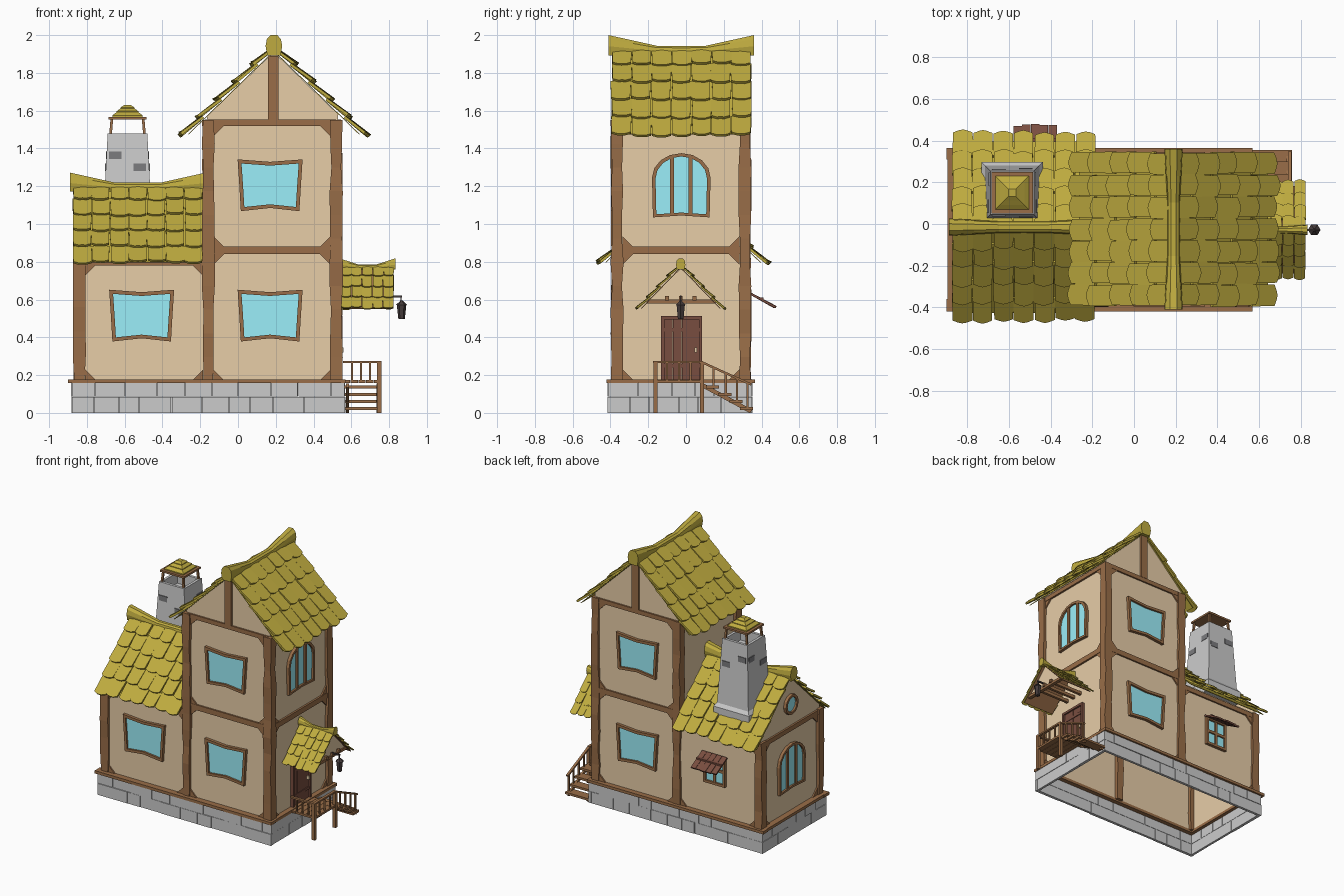
import bpy, bmesh, math, random
from mathutils import Vector as V

if "Cube" in bpy.data.objects:
    bpy.data.objects.remove(bpy.data.objects["Cube"])
random.seed(4)
rnd = lambda s: random.uniform(-s, s)

COL = dict(plaster=(.80, .61, .39), wood=(.32, .155, .065), olive=(.52, .41, .05),
           glass=(.33, .86, .95), door=(.19, .075, .05), iron=(.06, .045, .045), dark=(.2, .2, .21))
MATS = {}
for n, c in COL.items():
    MATS[n] = bpy.data.materials.new(n)
    MATS[n].diffuse_color = (*c, 1)
PARTS = {}


def part(name, mat):
    return PARTS.setdefault(name, (bmesh.new(), mat))[0]


def loft(bm, rings, cap=True):
    vs = [[bm.verts.new(p) for p in r] for r in rings]
    n = len(vs[0])
    fs = [bm.faces.new((a[i], a[(i + 1) % n], b[(i + 1) % n], b[i]))
          for a, b in zip(vs, vs[1:]) for i in range(n)]
    if cap:
        fs += [bm.faces.new(vs[0]), bm.faces.new(vs[-1])]
    bmesh.ops.recalc_face_normals(bm, faces=fs)


def sq(cx, cy, z, hx, hy=None):
    hy = hx if hy is None else hy
    return [(cx - hx, cy - hy, z), (cx + hx, cy - hy, z), (cx + hx, cy + hy, z), (cx - hx, cy + hy, z)]


def box(bm, x0, x1, y0, y1, z0, z1):
    loft(bm, [sq((x0 + x1) / 2, (y0 + y1) / 2, z, (x1 - x0) / 2, (y1 - y0) / 2) for z in (z0, z1)])


def bar(bm, p, q, w, h):
    p, q = V(p), V(q)
    d = (q - p).normalized()
    s = d.cross(V((0, 0, 1)) if abs(d.z) < .95 else V((0, 1, 0))).normalized()
    t = s.cross(d)
    loft(bm, [[e + s * a * w / 2 + t * b * h / 2 for a, b in ((-1, -1), (1, -1), (1, 1), (-1, 1))] for e in (p, q)])


def post(bm, x, y, z0, z1, n):
    # slightly uneven hewn timber
    loft(bm, [sq(x, y, z0 + (z1 - z0) * i / n, .03 + rnd(.005), .03 + rnd(.005)) for i in range(n + 1)])


# wall planes: a = along the wall, b = height, d = distance outwards
FACE = dict(front=lambda a, b, d: (a, -.375 - d, b), back=lambda a, b, d: (a, .325 + d, b),
            right=lambda a, b, d: (.53 + d, a, b), left=lambda a, b, d: (-.85 - d, a, b))


def slab(bm, side, pts, d0, d1):
    loft(bm, [[FACE[side](a, b, d) for a, b in pts] for d in (d0, d1)])


def rect(a0, a1, b0, b1):
    return [(a0, b0), (a1, b0), (a1, b1), (a0, b1)]


def window(name, side, ca, cb, shape, k=(.88, .84), bars=()):
    P = lambda kx, ky, d: [FACE[side](ca + a * kx, cb + b * ky, d) for a, b in shape]
    o = (1, 1)
    r = [P(*o, 0), P(*o, .022), P(*k, .022), P(*k, .004)]
    loft(part(name + "_frame", "wood"), r, cap=False)
    loft(part(name + "_glass", "glass"), [P(*k, .004), P(*k, .008)])
    for b in bars:
        slab(part(name + "_frame", "wood"), side, rect(ca + b[0], ca + b[1], cb + b[2], cb + b[3]), .003, .019)


# stone footing: hollow ring of uneven blocks
st = part("stone_footing", None)
X0, X1, Y0, Y1, T = -.88, .565, -.413, .35, .02


def course(a0, a1, place):
    for z0, z1 in ((0, .085), (.087, .16)):
        a = a0
        while a < a1 - .01:
            b = a + random.uniform(.1, .18)
            b = a1 if b > a1 - .07 else b
            place(a, b - (.003 if b < a1 else 0), z0, z1, rnd(.003))
            a = b


course(X0, X1, lambda a, b, z0, z1, j: box(st, a, b, Y0 + j, Y0 + T, z0, z1))
course(X0, X1, lambda a, b, z0, z1, j: box(st, a, b, Y1 - T, Y1 + j, z0, z1))
course(Y0, Y1, lambda a, b, z0, z1, j: box(st, X0 + j, X0 + T, a, b, z0, z1))
course(Y0, Y1, lambda a, b, z0, z1, j: box(st, X1 - T, X1 + j, a, b, z0, z1))

# plaster walls (hollow, open underneath)
pl = part("plaster_walls", "plaster")
for s in ("front", "back"):
    slab(pl, s, [(-.165, .17), (.53, .17), (.53, 1.58), (.19, 1.91), (-.165, 1.57)], -.012, 0)
    slab(pl, s, rect(-.85, -.165, .17, .83), -.012, 0)
slab(pl, "right", rect(-.375, .325, .17, 1.57), -.012, 0)
slab(pl, "left", [(-.375, .17), (.325, .17), (.325, .85), (-.018, 1.185), (-.375, .84)], -.012, 0)
box(pl, -.165, -.153, -.375, .325, .78, 1.57)

# timber frame
tf = part("timber_frame", "wood")
for y in (-.365, .312):
    for x in (-.157, .52):
        post(tf, x, y, .17, 1.55, 11)
    post(tf, -.84, y, .17, .82, 5)
for s in ("front", "back"):
    for z0, z1 in ((.84, .88), (1.52, 1.552)):
        slab(tf, s, rect(-.16, .52, z0, z1), -.02, .012)
    slab(tf, s, rect(-.84, -.16, .78, .815), -.02, .012)
    slab(tf, s, rect(.16, .215, 1.55, 1.89), -.01, .014)
    panels = [(-.13, .49, .175, .84), (-.13, .49, .88, 1.52), (-.81, -.185, .175, .78)]
    for a0, a1, b0, b1 in panels:
        for a, i in ((a0, 1), (a1, -1)):
            for b, j in ((b0, 1), (b1, -1)):
                slab(tf, s, [(a, b), (a + .055 * i, b), (a, b + .055 * j)], 0, .01)
for s, tops in (("right", ((.84, .88), (1.52, 1.552))), ("left", ((.78, .815),))):
    lo = .175
    for z0, z1 in tops:
        slab(tf, s, rect(-.365, .312, z0, z1), -.02, .014)
        for a, i in ((-.335, 1), (.282, -1)):
            for b, j in ((lo, 1), (z0, -1)):
                slab(tf, s, [(a, b), (a + .055 * i, b), (a, b + .055 * j)], 0, .01)
        lo = z1
box(tf, -.175, -.15, -.365, .312, 1.52, 1.552)
sill = part("sill_beams", "wood")
for r in ((-.9, .57, -.42, -.36), (-.9, .57, .31, .365), (-.895, -.835, -.4, .34), (.51, .568, -.4, .34)):
    box(sill, *r, .157, .178)

# windows
FLARE = [(-.172, .137), (0, .124), (.172, .137), (.163, 0), (.155, -.137), (0, -.12), (-.155, -.137), (-.163, 0)]
for s in ("front", "back"):
    for z in (.515, 1.205):
        window(s + "_window", s, .17, z, FLARE)
window("wing_front_window", "front", -.51, .515, FLARE)
ARCH = [(.15, -.165), (0, -.155), (-.15, -.165)] + \
       [(-.155 * math.cos(t), .045 + .13 * math.sin(t)) for t in [math.pi * i / 8 for i in range(9)]]
MUL = [(-.06, -.038, -.15, .155), (.038, .06, -.15, .155)]
window("arched_window", "right", -.025, 1.2, ARCH, (.88, .9), MUL)
window("wing_arched_window", "left", -.025, .51, ARCH, (.88, .9), MUL)
window("round_window", "left", -.02, .98,
       [(.075 * math.cos(i * math.pi / 6), .075 * math.sin(i * math.pi / 6)) for i in range(12)], (.74, .74))
window("small_window", "back", -.475, .52, rect(-.09, .09, -.11, .11), (.8, .83),
       [(-.01, .01, -.1, .1), (-.085, .085, -.01, .01)])
for i in range(5):
    x = -.559 + i * .042
    bar(part("window_awning", "door"), (x, .335, .635), (x, .47 + rnd(.008), .56), .04, .012)
bar(part("window_awning", "door"), (-.58, .40, .606), (-.37, .40, .606), .02, .012)


# tiled gable roofs with sagging ridge caps
def roof(name, axis, c, zr, a0, a1, run, drop, rows, cols, th, under):
    bm, deck = part(name + "_tiles", "olive"), part(name + "_underside", under)
    U, C = (V((1, 0, 0)), V((0, 1, 0))) if axis == 'x' else (V((0, 1, 0)), V((1, 0, 0)))
    L, w = math.hypot(run, drop), (a1 - a0) / cols
    h = L / rows
    for s in (-1, 1):
        D = (C * s * run - V((0, 0, drop))) / L
        N = (C * s * drop + V((0, 0, run))) / L
        O = C * c + V((0, 0, zr))
        loft(deck, [[O + U * a + D * v + N * n for a, v in rect(a0 + .01, a1 - .01, 0, L * .95)] for n in (-.004, 0)])
        for r in range(rows):
            for k in range(cols):
                m, hw = a0 + (k + .5) * w + rnd(.04) * w, w * (.49 + rnd(.015))
                v0, v1, tilt = max(0, (r - .15) * h), (r + 1) * h + rnd(.07) * h, th * (1.1 + rnd(.4))
                pts = [(-1, v0, 0), (0, v0, .25), (1, v0, 0), (.96, v1 - .1 * h, 1),
                       (.4, v1, 1.1), (0, v1 + .02 * h, 1.3), (-.4, v1, 1.1), (-.96, v1 - .1 * h, 1)]
                loft(bm, [[O + U * (m + a * hw) + D * v + N * (t * tilt + e) for a, v, t in pts] for e in (.001, th)])
    cap, rings = part(name + "_ridge", "olive"), []
    k = th / .016
    for i in range(7):
        q = max(0, abs(i / 3 - 1) - .33) / .67
        hw, lo, hi = (.03 + .014 * q) * k, zr - .025 * k, zr + (.025 + .057 * q) * k
        a = a0 - .015 * k + (a1 - a0 + .03 * k) * i / 6
        rings.append([U * a + C * (c + x * hw) + V((0, 0, lo + (hi - lo) * z)) for x, z in
                      ((-.8, 0), (.8, 0), (1, .45), (.85, .8), (.4, 1), (-.4, 1), (-.85, .8), (-1, .45))])
    loft(cap, rings)


roof("tower_roof", 'y', .19, 1.918, -.395, .345, .478, .465, 5, 7, .016, "olive")
roof("wing_roof", 'x', -.015, 1.195, -.875, -.185, .433, .418, 5, 7, .015, "olive")
roof("porch_roof", 'x', -.028, .772, .545, .825, .222, .23, 4, 5, .009, "wood")

# porch gable, joists and lantern
loft(part("porch_gable", "plaster"), [[(x, -.2, .595), (x, .145, .595), (x, -.028, .765)] for x in (.785, .795)])
pb = part("porch_beams", "wood")
box(pb, .78, .805, -.21, .155, .58, .6)
for y in (-.1, -.028, .045):
    box(pb, .53, .815, y - .01, y + .01, .595, .618)
ln = part("lantern", "iron")
bar(ln, (.8, -.028, .617), (.868, -.028, .617), .01, .01)
bar(ln, (.863, -.028, .617), (.863, -.028, .58), .007, .007)
loft(ln, [[(.866 + r * math.cos(i * math.pi / 3), -.028 + r * math.sin(i * math.pi / 3), z) for i in range(6)]
          for z, r in ((.497, .017), (.505, .018), (.57, .025), (.572, .03), (.588, .012), (.595, .006))])

# door
for i in range(4):
    y = -.116 + i * .047
    slab(part("door", "door"), "right", rect(y, y + .045, .178, .498), 0, .012 + rnd(.002))
for z in (.24, .43):
    slab(part("door", "door"), "right", rect(-.116, .07, z, z + .02), .01, .017)
for r in (rect(-.132, -.114, .175, .51), rect(.07, .085, .175, .51), rect(-.132, .085, .495, .512)):
    slab(part("door_frame", "door"), "right", r, 0, .024)
slab(part("door_handle", "plaster"), "right", rect(.045, .057, .32, .345), .01, .028)

# porch deck, railings and steps
dk = part("porch_deck", "wood")
for i in range(5):
    box(dk, .555 + i * .041, .594 + i * .041, -.17, .095, .158, .173)
for y in (-.162, .085):
    box(dk, .735, .76, y - .011, y + .011, 0, .27)
rl = part("porch_railing", "wood")
bar(rl, (.748, -.175, .27), (.748, .09, .27), .02, .012)
bar(rl, (.555, -.162, .27), (.76, -.162, .27), .02, .012)
for i in range(1, 4):
    bar(rl, (.748, -.162 + i * .062, .17), (.748, -.162 + i * .062, .27), .01, .01)
    bar(rl, (.555 + i * .048, -.162, .17), (.555 + i * .048, -.162, .27), .01, .01)
bar(rl, (.748, .08, .27), (.748, .345, .15), .018, .012)
for i, y in enumerate((.145, .21, .27, .325)):
    bar(rl, (.748, y, .13 - i * .038), (.748, y, .24 - i * .028), .012, .012)
    box(part("porch_steps", "wood"), .565, .76, y - .04, y + .03, .128 - i * .038, .144 - i * .038)
for x in (.58, .74):
    bar(part("porch_steps", "wood"), (x, .09, .145), (x, .345, .008), .014, .022)

# chimney with little covered top
cx, cy = -.585, .15
loft(part("chimney", None), [sq(cx, cy, z, h) for z, h in
     ((.89, .148), (.975, .148), (1.0, .13), (1.48, .105), (1.48, .085), (1.4, .085))])
cb = part("chimney_bricks", "dark")
for a, z in ((-.065, 1.365), (.065, 1.3)):
    for s in (-1, 1):
        h = .13 - (z - 1) * .052
        box(cb, cx + a - .033, cx + a + .033, *sorted((cy + s * (h + .004), cy + s * .1)), z - .02, z + .02)
        box(cb, *sorted((cx + s * (h + .004), cx + s * .1)), cy - a - .033, cy - a + .033, z - .02, z + .02)
ct = part("chimney_cover_frame", "wood")
for i in (-1, 1):
    for j in (-1, 1):
        bar(ct, (cx + i * .09, cy + j * .09, 1.47), (cx + i * .083, cy + j * .083, 1.556), .014, .014)
loft(ct, [sq(cx, cy, z, .1) for z in (1.553, 1.567)])
loft(part("chimney_cover_roof", "olive"), [sq(cx, cy, z, h) for z, h in
     ((1.566, .08), (1.575, .08), (1.592, .058), (1.597, .058), (1.612, .036), (1.617, .036), (1.63, .018))])

# turn every part into an object
for name, (bm, mat) in PARTS.items():
    me = bpy.data.meshes.new(name)
    bm.to_mesh(me)
    bm.free()
    if mat:
        me.materials.append(MATS[mat])
    bpy.context.collection.objects.link(bpy.data.objects.new(name, me))

for m in bpy.data.materials:
    if m.users and not m.is_grease_pencil:
        m.use_nodes = True
        m.node_tree.nodes["Principled BSDF"].inputs["Base Color"].default_value = m.diffuse_color
